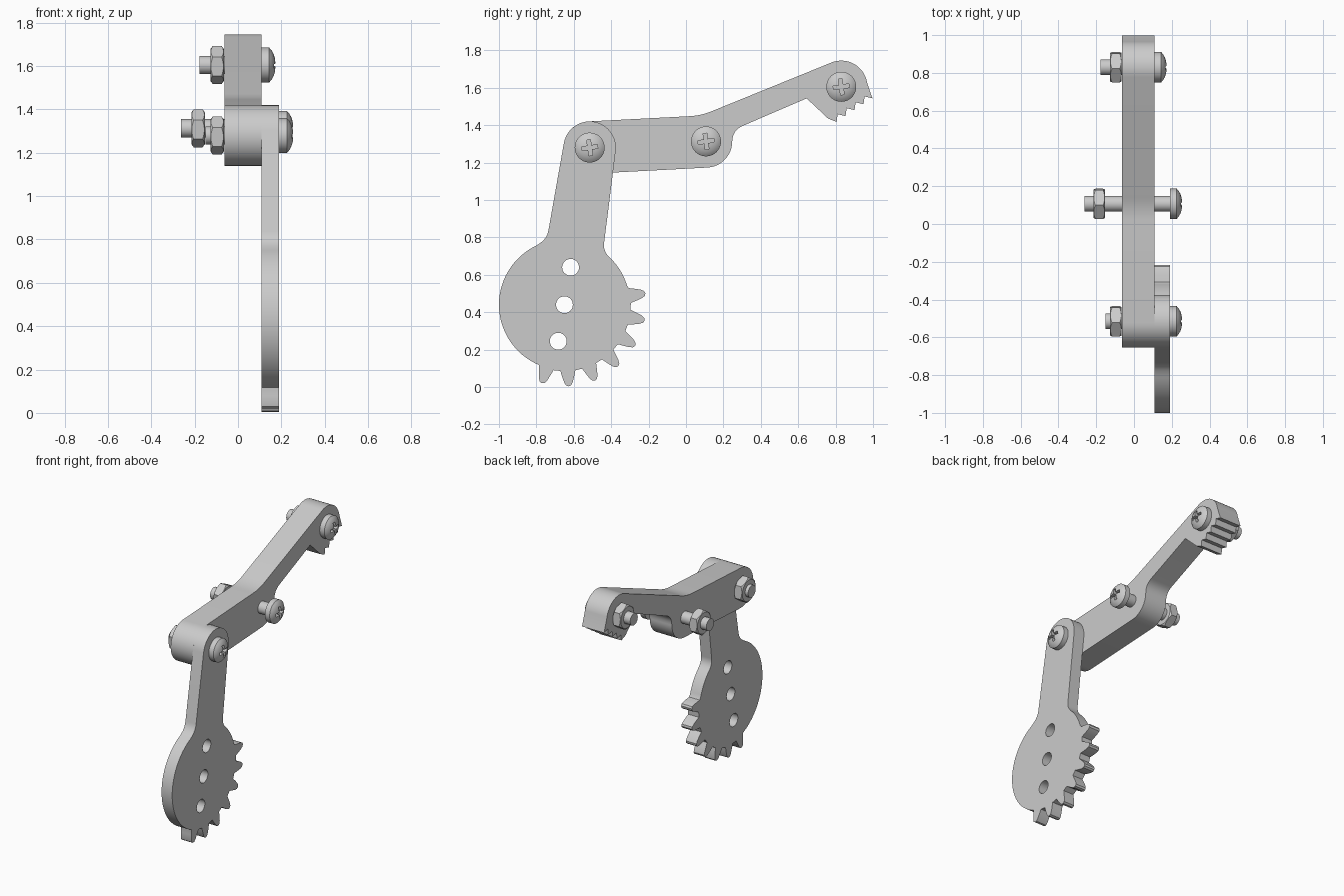
import bpy, bmesh
from math import sin, cos, radians, pi
from mathutils import Vector, Matrix

cube = bpy.data.objects.get("Cube")
if cube:
    bpy.data.objects.remove(cube)

grey = bpy.data.materials.new("plain grey")
grey.use_nodes = True
grey.diffuse_color = (0.6, 0.6, 0.6, 1)
grey.node_tree.nodes["Principled BSDF"].inputs["Base Color"].default_value = (0.6, 0.6, 0.6, 1)


def finish(bm, name):
    bmesh.ops.recalc_face_normals(bm, faces=bm.faces)
    mesh = bpy.data.meshes.new(name)
    bm.to_mesh(mesh)
    bm.free()
    mesh.materials.append(grey)
    obj = bpy.data.objects.new(name, mesh)
    bpy.context.collection.objects.link(obj)
    return obj


def prism(name, outline, x0, x1):
    """Extrude a (y, z) outline from x0 to x1."""
    bm = bmesh.new()
    face = bm.faces.new([bm.verts.new((x0, y, z)) for y, z in outline])
    new = bmesh.ops.extrude_face_region(bm, geom=[face])["geom"]
    bmesh.ops.translate(bm, vec=(x1 - x0, 0, 0),
                        verts=[v for v in new if isinstance(v, bmesh.types.BMVert)])
    return finish(bm, name)


def lathe(name, profile, center, steps=40):
    """Spin an (x, radius) profile about the x axis through a (y, z) centre."""
    bm = bmesh.new()
    verts = [bm.verts.new((x, 0, r)) for x, r in profile]
    edges = [bm.edges.new(pair) for pair in zip(verts, verts[1:])]
    bmesh.ops.spin(bm, geom=verts + edges, cent=(0, 0, 0), axis=(1, 0, 0),
                   angle=2 * pi, steps=steps)
    bmesh.ops.remove_doubles(bm, verts=bm.verts, dist=1e-5)
    bmesh.ops.translate(bm, vec=(0, *center), verts=bm.verts)
    return finish(bm, name)


def polar(c, r, deg):
    return Vector((c[0] + r * cos(radians(deg)), c[1] + r * sin(radians(deg))))


def arc(c, r, a, b, n=20):
    return [polar(c, r, a + (b - a) * i / n) for i in range(n + 1)]


def soft_corner(a, p, b, t, n=8):
    """Round the corner p between neighbours a and b, starting t away from it."""
    a, p, b = Vector(a), Vector(p), Vector(b)
    s, e = p + (a - p).normalized() * t, p + (b - p).normalized() * t
    return [s.lerp(p, k / n).lerp(p.lerp(e, k / n), k / n) for k in range(n + 1)]


def boolean(obj, cutter, operation="DIFFERENCE"):
    mod = obj.modifiers.new("cut", "BOOLEAN")
    mod.operation, mod.object, mod.solver = operation, cutter, "EXACT"
    bpy.context.view_layer.objects.active = obj
    bpy.ops.object.modifier_apply(modifier=mod.name)
    bpy.data.objects.remove(cutter)


def smooth(obj):
    bpy.ops.object.select_all(action="DESELECT")
    obj.select_set(True)
    bpy.context.view_layer.objects.active = obj
    bpy.ops.object.shade_smooth_by_angle(angle=radians(28))


# Pivot positions (y, z)
rear, middle, tip = (-0.515, 1.28), (0.107, 1.313), (0.83, 1.605)
hub, end_r, disc_r = (-0.65, 0.44), 0.14, 0.35

# Bent main arm with a serrated jaw
jaw = (0.645, 1.543)
outline = arc(rear, end_r, 93, 273) + arc(middle, end_r, 273, 360)
outline += soft_corner(outline[-1], (0.249, 1.373), jaw, 0.06)
outline += [jaw, (0.76, 1.435)]
for i in range(5):
    y, z = 0.805 + 0.048 * i, 1.417 + 0.0315 * i
    outline.append((y, z))
    if i < 4:
        outline.append((y + 0.006, z + 0.042))
outline += arc(tip, end_r, 10, 112)
outline += soft_corner(outline[-1], (0.08, 1.451), outline[0], 0.06)
smooth(prism("main_arm", outline, -0.063, 0.108))

# Toothed disc with its lever
outline = arc(rear, end_r, -7, 170)
disc = arc(hub, disc_r, 115, 247, 40)
outline += soft_corner(outline[-1], (-0.743, 0.795), disc[0], 0.045) + disc
for i in range(7):
    mid = -106 + 19 * i
    for r, half in ((0.355, 6.5), (0.385, 4.8), (0.415, 3.2), (0.432, 1.8), (0.437, 0)):
        outline.append(polar(hub, r, mid - half))
    for r, half in ((0.432, 1.8), (0.415, 3.2), (0.385, 4.8), (0.355, 6.5)):
        outline.append(polar(hub, r, mid + half))
rim = arc(hub, disc_r, 17, 47, 10)
outline += rim + soft_corner(rim[-1], (-0.443, 0.73), outline[0], 0.04)
lever = prism("toothed_lever", outline, 0.108, 0.19)
for center in ((-0.617, 0.64), hub, (-0.683, 0.245)):
    boolean(lever, prism("hole_cutter", arc(center, 0.045, 0, 348.75, 31), 0, 0.3))
smooth(lever)


def fastener(name, center, head_x, nut_x, end_x):
    # Domed screw with shank
    screw = lathe(name + "_screw", [
        (end_x, 0), (end_x, 0.042), (head_x, 0.042), (head_x, 0.08),
        (head_x + 0.036, 0.08), (head_x + 0.046, 0.069), (head_x + 0.055, 0.053),
        (head_x + 0.062, 0.033), (head_x + 0.066, 0)], center)
    # Cross recess
    for turn in (8, 98):
        bm = bmesh.new()
        bmesh.ops.create_cube(bm, size=1)
        bmesh.ops.scale(bm, vec=(0.06, 0.086, 0.02), verts=bm.verts)
        bmesh.ops.rotate(bm, matrix=Matrix.Rotation(radians(turn), 3, "X"), verts=bm.verts)
        bmesh.ops.translate(bm, vec=(head_x + 0.066, *center), verts=bm.verts)
        boolean(screw, finish(bm, "recess_cutter"))
    smooth(screw)
    # Hexagon nut with chamfered corners
    nut = prism(name + "_nut", arc(center, 0.088, 95, 395, 5), nut_x, nut_x + 0.062)
    chamfer = lathe("chamfer_cutter", [
        (nut_x - 0.001, 0), (nut_x - 0.001, 0.072), (nut_x + 0.012, 0.09),
        (nut_x + 0.05, 0.09), (nut_x + 0.063, 0.072), (nut_x + 0.063, 0)], center)
    boolean(nut, chamfer, "INTERSECT")
    smooth(nut)


fastener("rear", rear, 0.19, -0.127, -0.15)
fastener("middle", middle, 0.19, -0.215, -0.262)
fastener("tip", tip, 0.108, -0.127, -0.178)
